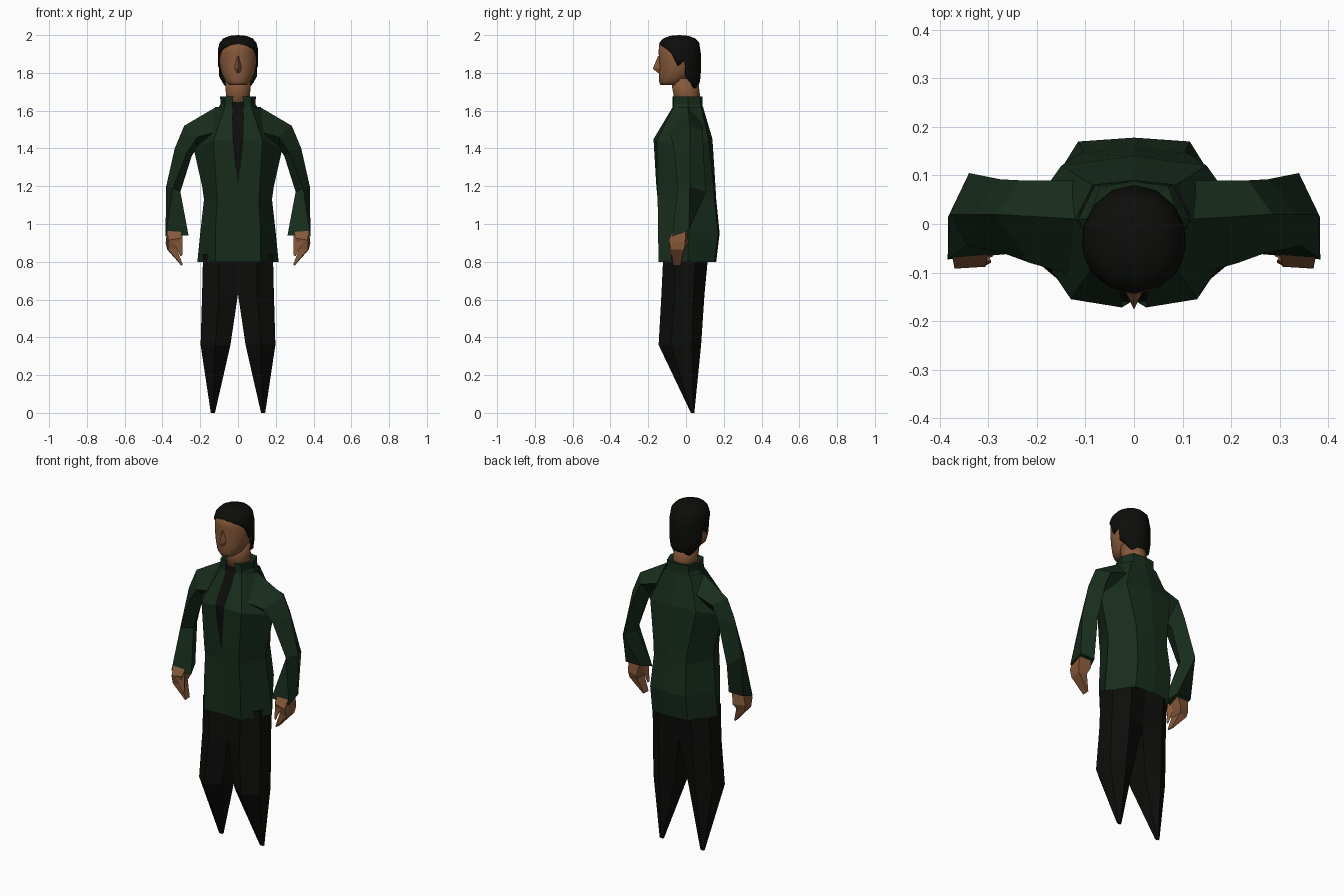
import bpy, bmesh, math


def material(name, rgb):
    m = bpy.data.materials.new(name)
    m.diffuse_color = (*rgb, 1)
    return m


GREEN = material("dark green cloth", (0.009, 0.026, 0.012))
BLACK = material("black cloth", (0.004, 0.004, 0.0035))
SKIN = material("skin", (0.24, 0.10, 0.042))


def loft(name, rings, mat, closed=True, cap0=True, cap1=True, mirror=False, smooth=False):
    """Join equal-length rings of 3D points with quads, optionally capping the ends."""
    bm = bmesh.new()
    vs = [[bm.verts.new(p) for p in r] for r in rings]
    n = len(vs[0])
    for a, b in zip(vs, vs[1:]):
        for i in range(n if closed else n - 1):
            j = (i + 1) % n
            bm.faces.new((a[i], a[j], b[j], b[i]))
    if closed and cap0:
        bm.faces.new(vs[0][::-1])
    if closed and cap1:
        bm.faces.new(vs[-1])
    bmesh.ops.remove_doubles(bm, verts=bm.verts[:], dist=0.0005)
    bmesh.ops.recalc_face_normals(bm, faces=bm.faces[:])
    me = bpy.data.meshes.new(name)
    bm.to_mesh(me)
    bm.free()
    ob = bpy.data.objects.new(name, me)
    bpy.context.collection.objects.link(ob)
    me.materials.append(mat)
    if mirror:
        ob.modifiers.new("Mirror", 'MIRROR').merge_threshold = 0.0005
    if smooth:
        me.shade_smooth()
    return ob


def oval(z, cy, rx, ry, n=14):
    return [(rx * math.sin(2 * math.pi * i / n), cy - ry * math.cos(2 * math.pi * i / n), z)
            for i in range(n)]


def level(z, pts):
    return [(x, y, z) for x, y in pts]


# Jacket body: half outline from front opening round to the back seam
loft("jacket_body", [
    level(0.80, [(0, -.135), (.12, -.145), (.215, .01), (.115, .15), (0, .16)]),
    level(0.95, [(0, -.14), (.12, -.148), (.20, .01), (.115, .17), (0, .178)]),
    level(1.13, [(0, -.15), (.11, -.15), (.18, 0), (.105, .15), (0, .16)]),
    level(1.20, [(0, -.157), (.115, -.153), (.19, 0), (.11, .146), (0, .156)]),
    [(.025, -.172, 1.45), (.13, -.155, 1.44), (.235, 0, 1.40), (.15, .12, 1.44), (0, .14, 1.45)],
    [(.03, -.07, 1.62), (.07, -.065, 1.62), (.12, .01, 1.62), (.085, .08, 1.62), (0, .09, 1.62)],
], GREEN, closed=False, mirror=True)

# Standing collar with a turned-in top
loft("collar", [
    level(1.60, [(.03, -.072), (.075, -.065), (.115, .01), (.08, .08), (0, .09)]),
    level(1.635, [(.03, -.072), (.07, -.065), (.092, .01), (.07, .078), (0, .088)]),
    level(1.675, [(.025, -.072), (.07, -.065), (.095, .01), (.07, .078), (0, .088)]),
    level(1.67, [(.025, -.05), (.05, -.045), (.065, .01), (.05, .055), (0, .06)]),
], GREEN, closed=False, mirror=True)

# Dark shirt seen in the front opening
loft("shirt_front", [
    [(0, -.15, 1.17), (.02, -.148, 1.17)],
    [(0, -.162, 1.45), (.04, -.158, 1.45)],
    [(0, -.064, 1.62), (.045, -.062, 1.62)],
    [(0, -.062, 1.645), (.035, -.06, 1.645)],
], BLACK, closed=False, mirror=True)

# Sleeves: rings ordered top/outer, front, inner, back
loft("sleeve", [
    [(.115, .01, 1.62), (.11, -.11, 1.49), (.12, 0, 1.40), (.11, .09, 1.53)],
    [(.285, .02, 1.52), (.215, -.08, 1.46), (.225, 0, 1.39), (.235, .09, 1.49)],
    [(.335, .02, 1.40), (.27, -.06, 1.38), (.245, .02, 1.36), (.275, .092, 1.40)],
    [(.38, .02, 1.20), (.345, -.045, 1.19), (.305, .02, 1.17), (.34, .105, 1.17)],
    [(.383, .015, .965), (.384, -.073, .935), (.262, -.062, .94), (.29, .015, .965)],
], GREEN, mirror=True)

# Hands: tapering palm and fingers, plus a pointed thumb
loft("hand", [
    [(.375, 0, .97), (.375, -.065, .97), (.30, -.055, .97), (.30, 0, .97)],
    [(.383, -.005, .90), (.37, -.092, .915), (.305, -.088, .925), (.315, .015, .90)],
    [(.375, -.01, .865), (.37, -.08, .865), (.325, -.075, .87), (.325, -.005, .87)],
    [(.30, -.03, .78), (.298, -.068, .78), (.292, -.068, .785), (.294, -.03, .785)],
], SKIN, mirror=True)
loft("thumb", [
    [(.345, -.09, .91), (.295, -.075, .94), (.315, -.04, .92)],
    [(.305, -.085, .83), (.295, -.08, .835), (.30, -.07, .83)],
], SKIN, mirror=True)

# Trouser legs ending in narrow points
loft("trouser_leg", [
    level(0.84, [(0, -.11), (.10, -.12), (.185, -.06), (.185, .05), (.11, .118), (0, .10)]),
    level(0.63, [(0, -.10), (.10, -.13), (.19, -.06), (.188, .04), (.11, .098), (0, .07)]),
    level(0.36, [(.04, -.09), (.12, -.145), (.198, -.08), (.192, .03), (.12, .08), (.045, .04)]),
    level(0.0, [(.122, .03), (.133, .026), (.144, .03), (.144, .04), (.133, .044), (.122, .04)]),
], BLACK, mirror=True)

# Neck and head
loft("neck", [oval(1.61, .01, .066, .066), oval(1.69, .003, .066, .07),
              oval(1.77, -.01, .07, .072)], SKIN, smooth=True)
loft("head", [
    oval(1.735, -.085, .045, .05), oval(1.755, -.07, .068, .073), oval(1.80, -.045, .09, .098),
    oval(1.85, -.037, .1, .105), oval(1.91, -.036, .1, .109), oval(1.95, -.036, .09, .107),
    oval(1.975, -.035, .06, .07)], SKIN, smooth=True)

# Wedge nose
loft("nose", [
    [(-.006, -.138, 1.89), (0, -.148, 1.89), (.006, -.138, 1.89)],
    [(-.02, -.135, 1.825), (0, -.176, 1.822), (.02, -.135, 1.825)],
    [(-.012, -.135, 1.80), (0, -.148, 1.80), (.012, -.135, 1.80)],
], SKIN)

# Hair: shell whose lower edge follows the hairline, front to nape
hairline = [(0, 1.955), (30, 1.945), (55, 1.925), (70, 1.90), (86, 1.835), (104, 1.865),
            (108, 1.78), (130, 1.74), (155, 1.70), (180, 1.69)]
profile = [(1.69, .76), (1.74, .93), (1.80, 1), (1.88, 1), (1.93, .99), (1.96, .91),
           (1.983, .72), (1.996, .42), (2.0, 0)]


def hair_scale(z):
    for (z0, s0), (z1, s1) in zip(profile, profile[1:]):
        if z <= z1:
            return s0 + (s1 - s0) * (z - z0) / (z1 - z0)
    return 0


def hair_point(deg, z):
    a, s = math.radians(deg), hair_scale(z)
    back = 1.02 if deg > 90 else 1.03
    return (.107 * s * math.sin(a), -.035 - .113 * back * s * math.cos(a), z)


columns = []
for deg, edge in hairline:
    mids = [edge + (1.96 - edge) * t for t in (0, .25, .5, .75, 1)]
    columns.append([hair_point(deg, z) for z in mids + [1.983, 1.996, 2.0]])
hair = loft("hair", columns, BLACK, closed=False, mirror=True, smooth=True)
hair.modifiers.new("Thickness", 'SOLIDIFY').thickness = 0.008
